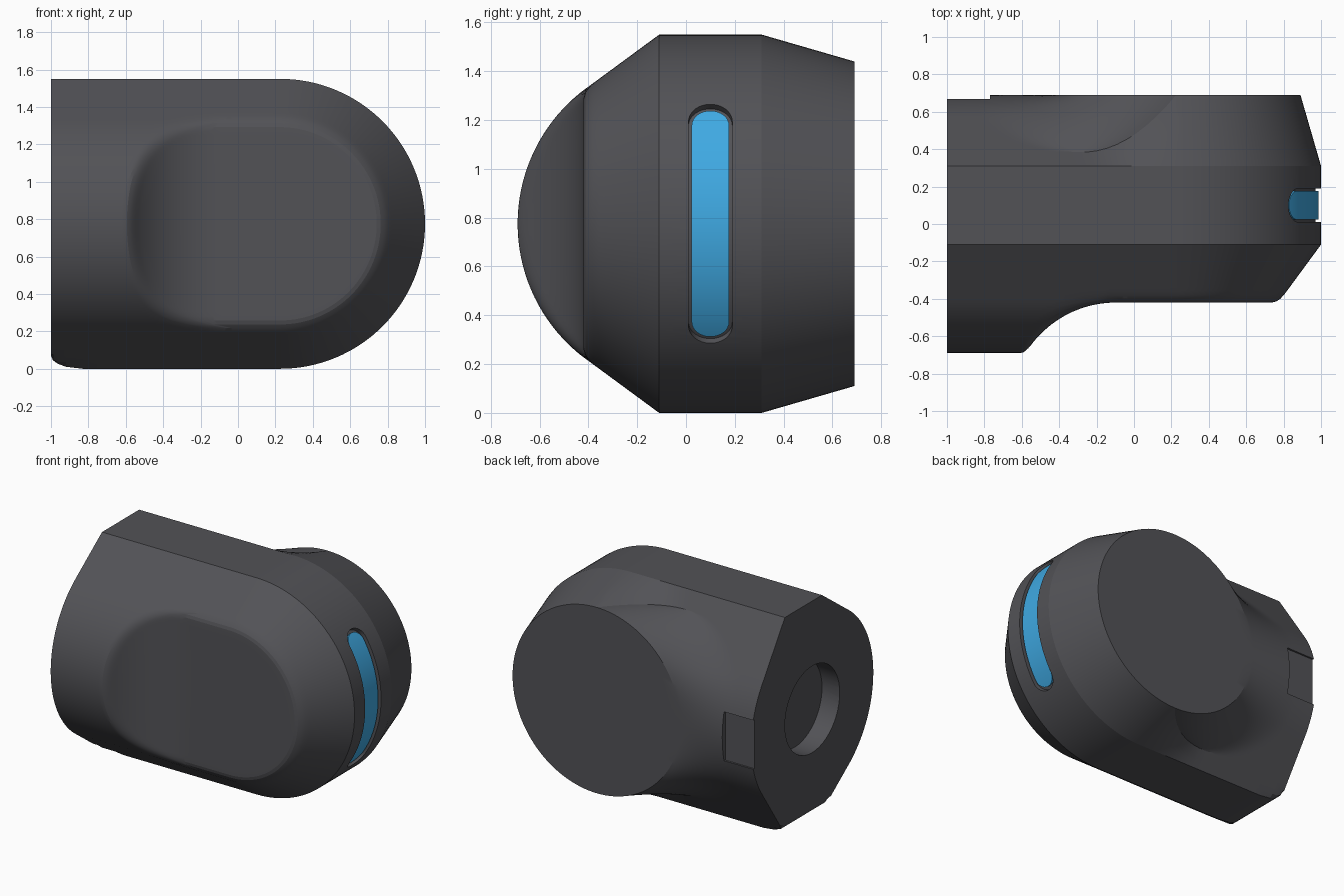
import bpy, bmesh, math
from mathutils import Matrix

if "Cube" in bpy.data.objects:
    bpy.data.objects.remove(bpy.data.objects["Cube"])

CX, CZ = 0.225, 0.775          # axis of the rounded head
RT, RD, RH = 0.69, 0.665, 0.775  # tube, back disc and head radii


def material(name, col):
    m = bpy.data.materials.new(name)
    m.diffuse_color = (*col, 1)
    m.use_nodes = True
    m.node_tree.nodes["Principled BSDF"].inputs["Base Color"].default_value = m.diffuse_color
    return m


GREY = material("dark_grey", (0.085, 0.085, 0.094))
BLUE = material("light_blue", (0.05, 0.40, 0.77))


def make(name, bm, mat):
    bmesh.ops.remove_doubles(bm, verts=bm.verts, dist=1e-5)
    bmesh.ops.recalc_face_normals(bm, faces=bm.faces)
    me = bpy.data.meshes.new(name)
    bm.to_mesh(me)
    bm.free()
    ob = bpy.data.objects.new(name, me)
    bpy.context.collection.objects.link(ob)
    me.materials.append(mat)
    return ob


def smax(a, b, k=0.05):
    h = max(k - abs(a - b), 0) / k
    return max(a, b) + h * h * k / 4


# surface heights: front (tube with thumb pocket) and back (tube blended into disc)
def tube_front(z):
    z = abs(z)
    return -math.sqrt(RT**2 - z * z) if z < 0.547 else -0.11 - 0.31 * (RH - z) / 0.228


def front(x, z):
    d = min(max(-0.1 - x, 0), 0.559)
    floor = -0.42 - (0.56 - math.sqrt(0.56**2 - d * d))
    return smax(tube_front(z), floor)


def pocket_edge(z):
    s = max(-0.42 - tube_front(z), 0)
    return -0.1 - math.sqrt(0.56**2 - (0.56 - s)**2)


def disc_edge(z):
    return CX - math.sqrt(max(RD**2 - z * z, 0))


def back(x, z):
    a = abs(z)
    tube = math.sqrt(RT**2 - a * a) if a < 0.386 else 0.31 + 0.262 * (RH - a) / 0.389
    cone = 0.69 if a <= RD + 1e-6 else 0.31 + 0.38 * (RH - a) / 0.11
    t = min(max((disc_edge(z) - x) / 0.5, 0), 1)
    return tube + (cone - tube) * (1 - t)**2


def columns(knots, counts):
    xs = [-1, -0.99, -0.965, -0.92, -0.83]
    for a, b, n in zip(knots, knots[1:], counts):
        xs += [a + (b - a) * (i + 1) / n for i in range(n)]
    return xs


def lower_corner(x, z):
    # rounded lower corner at the open end
    u = min(max((-0.83 - x) / 0.17, 0), 1)
    return max(z, 0.07 * (1 - math.sqrt(1 - u * u)))


# main shell
radii = [RD * math.sin(math.pi / 2 * i / 30) for i in range(31)] + [0.7, 0.74, RH]
rows = [-r for r in radii[:0:-1]] + radii
bm = bmesh.new()
F, B = [], []
for z in rows:
    xe, xd = pocket_edge(z), disc_edge(z)
    fx = columns([-0.83, xe - 0.06, xe + 0.06, max(-0.1, xe + 0.06) + 0.01, CX], [6, 8, 10, 4])
    bx = columns([-0.83, xd, CX], [20, 8])
    F.append([bm.verts.new((x, front(x, z), lower_corner(x, CZ + z))) for x in fx])
    B.append([bm.verts.new((x, back(x, z), lower_corner(x, CZ + z))) for x in bx])


def skin(a, b):
    for i in range(len(a) - 1):
        bm.faces.new((a[i], a[i + 1], b[i + 1], b[i]))


for G in (F, B):
    for a, b in zip(G, G[1:]):
        skin(a, b)
skin(F[0], B[0])
skin(F[-1], B[-1])
skin([r[0] for r in F], [r[0] for r in B])
# rounded head: the same profile spun half a turn
profile = [(front(CX, r), r) for r in radii] + [(back(CX, r), r) for r in radii[::-1]]
ring = []
for i in range(65):
    a = -math.pi / 2 + math.pi * i / 64
    ring.append([bm.verts.new((CX + r * math.cos(a), y, CZ + r * math.sin(a))) for y, r in profile])
for a, b in zip(ring, ring[1:]):
    skin(a, b)
bmesh.ops.remove_doubles(bm, verts=bm.verts, dist=1e-5)
bmesh.ops.dissolve_degenerate(bm, edges=bm.edges, dist=1e-6)
shell = make("shell", bm, GREY)


# curved slot shape wrapped round the head
def wrapped_slot(name, r0, r1, half_w, half_len, mat):
    bm = bmesh.new()
    A = half_len / RH
    c = half_w / RH
    angs = [-A + c * (1 - math.cos(math.pi / 2 * i / 8)) for i in range(9)]
    angs[0] += 0.0005
    mid = [-(A - c) + 2 * (A - c) * i / 32 for i in range(1, 32)]
    angs = angs + mid + [-a for a in angs[::-1]]
    loops = []
    for a in angs:
        d = max(abs(a) - (A - c), 0) / c
        w = half_w * math.sqrt(max(1 - d * d, 0))
        loops.append([bm.verts.new((CX + r * math.cos(a), 0.1 + y, CZ + r * math.sin(a)))
                      for r, y in ((r0, -w), (r1, -w), (r1, w), (r0, w))])
    for p, q in zip(loops, loops[1:]):
        for k in range(4):
            n = (k + 1) % 4
            bm.faces.new((p[k], p[n], q[n], q[k]))
    bm.faces.new(loops[0])
    bm.faces.new(loops[-1])
    return make(name, bm, mat)


def cut(target, cutter):
    m = target.modifiers.new("cut", 'BOOLEAN')
    m.operation = 'DIFFERENCE'
    m.solver = 'EXACT'
    m.object = cutter
    bpy.context.view_layer.objects.active = target
    bpy.ops.object.modifier_apply(modifier=m.name)
    bpy.data.objects.remove(cutter)


cut(shell, wrapped_slot("slot_cutter", 0.745, 0.85, 0.090, 0.530, GREY))
light = wrapped_slot("light_strip", 0.735, 0.761, 0.077, 0.507, BLUE)

# round socket in the open end
bm = bmesh.new()
bmesh.ops.create_cone(bm, cap_ends=True, segments=48, radius1=0.31, radius2=0.31, depth=0.28,
                      matrix=Matrix.Translation((-1, 0, CZ)) @ Matrix.Rotation(math.pi / 2, 4, 'Y'))
cut(shell, make("socket_cutter", bm, GREY))

# shallow notch at the back of the open end
bm = bmesh.new()
bmesh.ops.create_cube(bm, size=1, matrix=Matrix.Translation((-1, 0.755, CZ)) @ Matrix.Diagonal((0.46, 0.2, 0.35, 1)))
cut(shell, make("notch_cutter", bm, GREY))

for ob in (shell, light):
    bpy.ops.object.select_all(action='DESELECT')
    ob.select_set(True)
    bpy.context.view_layer.objects.active = ob
    bpy.ops.object.shade_smooth_by_angle(angle=math.radians(14))
